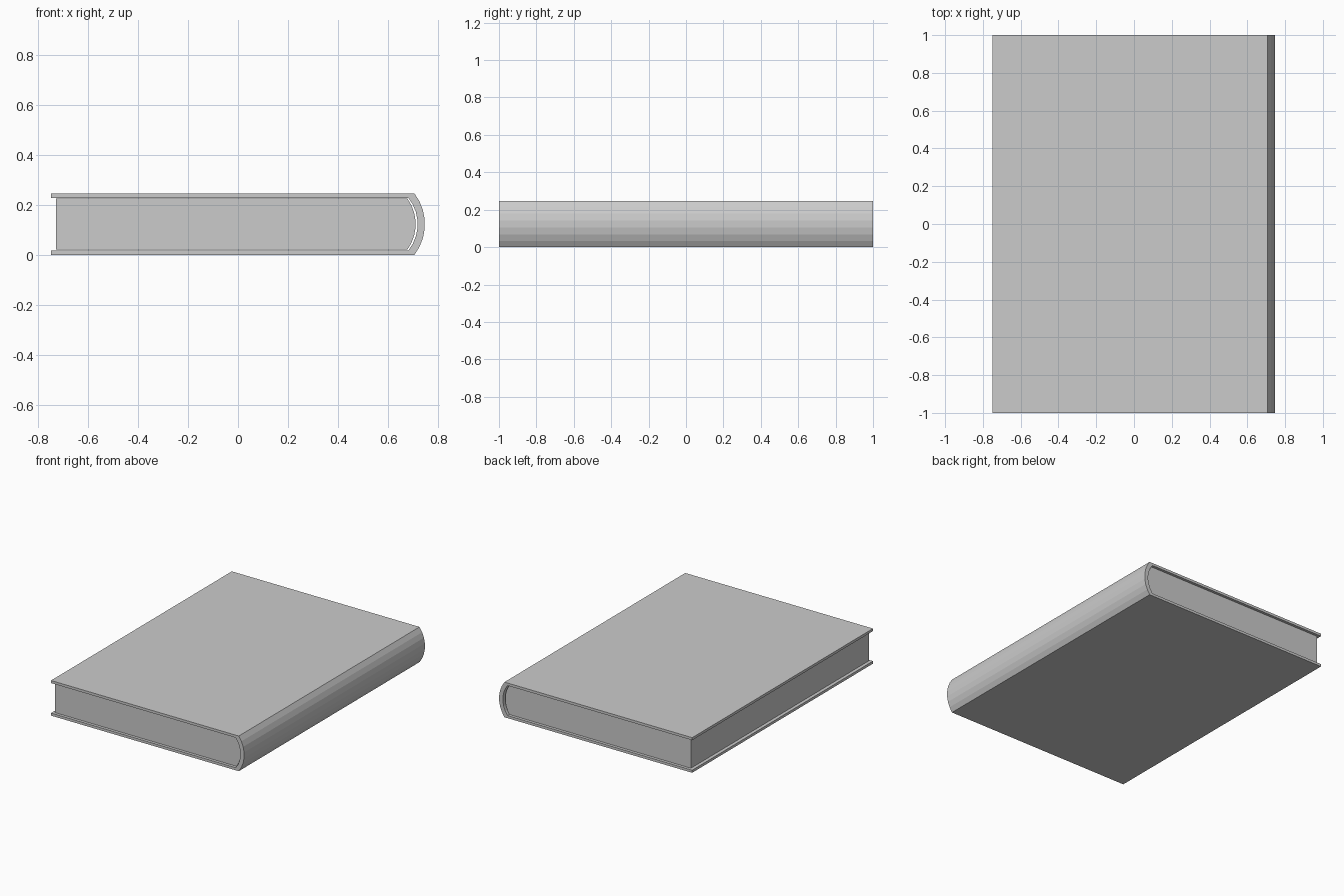
import bpy, bmesh, math

if "Cube" in bpy.data.objects:
    bpy.data.objects.remove(bpy.data.objects["Cube"])

MID = 0.123      # mid height of the book
SEGS = 7         # facets of the rounded spine


def arc(x, half, bulge, segs=SEGS):
    """Points of a bulging arc from (x, MID - half) up to (x, MID + half)."""
    r = (half ** 2 + bulge ** 2) / (2 * bulge)
    a = math.asin(half / r)
    cx = x + bulge - r
    return [(cx + r * math.cos(t), MID + r * math.sin(t))
            for t in (-a + 2 * a * i / segs for i in range(segs + 1))]


def extrude_profile(name, pts, half_len):
    """Closed xz outline extruded along y."""
    bm = bmesh.new()
    face = bm.faces.new([bm.verts.new((x, -half_len, z)) for x, z in pts])
    ext = bmesh.ops.extrude_face_region(bm, geom=[face], use_keep_orig=True)
    verts = [v for v in ext["geom"] if isinstance(v, bmesh.types.BMVert)]
    bmesh.ops.translate(bm, verts=verts, vec=(0, 2 * half_len, 0))
    bmesh.ops.recalc_face_normals(bm, faces=bm.faces)
    mesh = bpy.data.meshes.new(name)
    bm.to_mesh(mesh)
    bm.free()
    obj = bpy.data.objects.new(name, mesh)
    bpy.context.collection.objects.link(obj)
    return obj


# Cover: two boards joined by a rounded spine
outer = arc(0.706, MID, 0.042)
inner = arc(0.682, MID - 0.018, 0.037)
cover = [(-0.748, 0.0)] + outer + [(-0.748, 2 * MID), (-0.748, 2 * MID - 0.018)]
cover += inner[::-1] + [(-0.748, 0.018)]
extrude_profile("cover", cover, 1.0)

# Page block with a rounded back, slightly inset from the cover
h = MID - 0.021
pages = [(-0.728, MID - h)] + arc(0.678, h, 0.033) + [(-0.728, MID + h)]
extrude_profile("pages", pages, 0.985)
